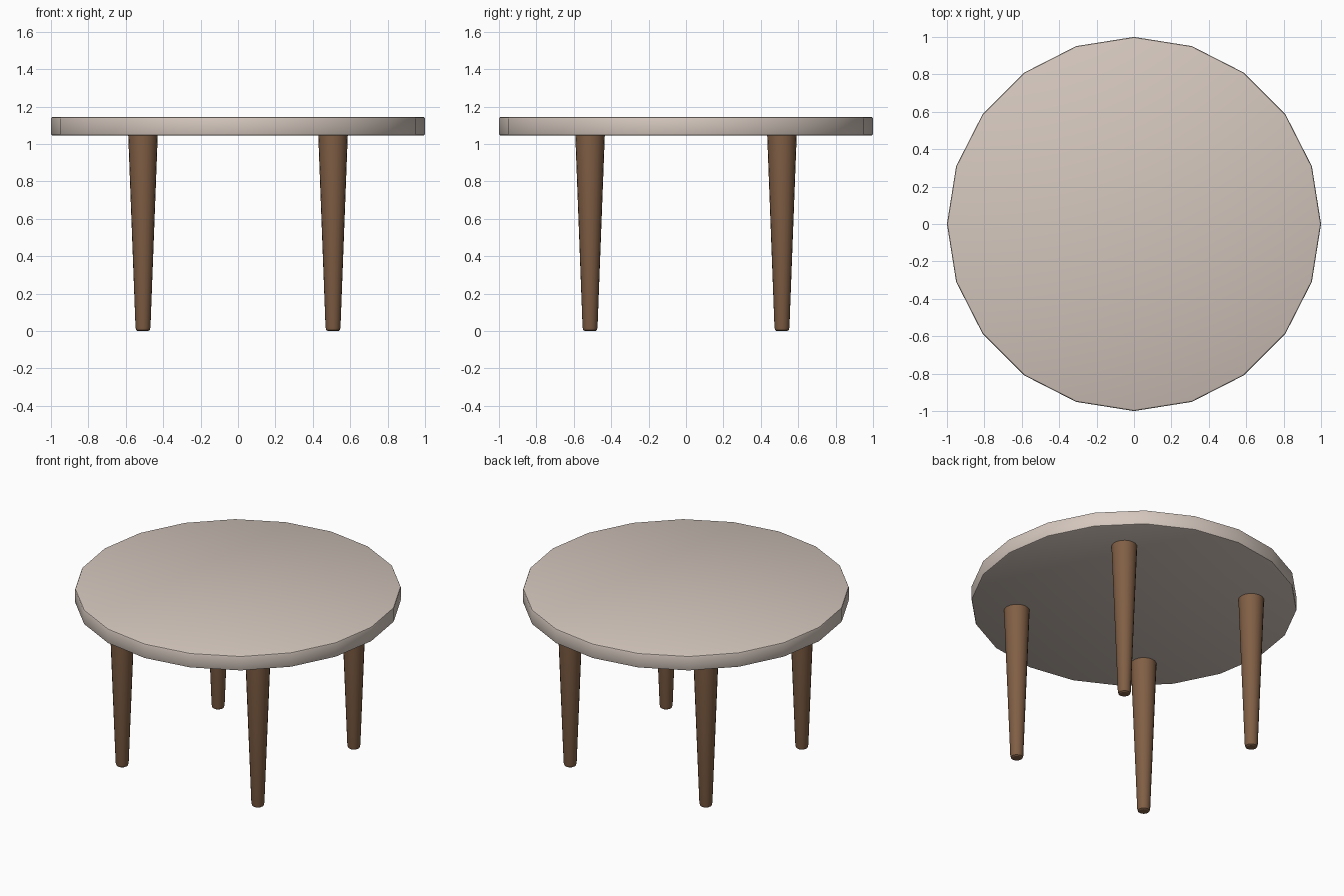
import bpy, math

if "Cube" in bpy.data.objects:
    bpy.data.objects.remove(bpy.data.objects["Cube"])


def material(name, rgb):
    m = bpy.data.materials.new(name)
    m.diffuse_color = (*rgb, 1)
    m.use_nodes = True
    m.node_tree.nodes["Principled BSDF"].inputs["Base Color"].default_value = m.diffuse_color
    return m


def lathe(name, profile, sides, loc, mat):
    """Closed solid of revolution from (radius, z) points, bottom to top."""
    verts, faces = [], []
    for r, z in profile:
        for i in range(sides):
            a = 2 * math.pi * i / sides
            verts.append((r * math.cos(a), r * math.sin(a), z))
    for k in range(len(profile) - 1):
        for i in range(sides):
            j = (i + 1) % sides
            faces.append((k * sides + i, k * sides + j,
                          (k + 1) * sides + j, (k + 1) * sides + i))
    last = (len(profile) - 1) * sides
    faces.append(tuple(reversed(range(sides))))
    faces.append(tuple(range(last, last + sides)))
    me = bpy.data.meshes.new(name)
    me.from_pydata(verts, [], faces)
    me.materials.append(mat)
    ob = bpy.data.objects.new(name, me)
    ob.location = loc
    bpy.context.collection.objects.link(ob)
    bpy.context.view_layer.objects.active = ob
    ob.select_set(True)
    bpy.ops.object.shade_smooth_by_angle(angle=math.radians(30))
    ob.select_set(False)
    return ob


stone = material("pale stone", (0.66, 0.57, 0.51))
wood = material("brown wood", (0.22, 0.115, 0.06))

# Round top: 20 sides with a small softened rim
lathe("table_top", [(0.99, 1.045), (0.997, 1.048), (1, 1.055),
                    (1, 1.135), (0.997, 1.142), (0.99, 1.145)], 20, (0, 0, 0), stone)

# Four tapered legs with rounded feet
for fb, y in (("front", -0.513), ("back", 0.513)):
    for lr, x in (("left", -0.508), ("right", 0.508)):
        lathe(f"{fb}_{lr}_leg", [(0.028, 0), (0.036, 0.005), (0.04, 0.02),
                                 (0.079, 1.05)], 20, (x, y, 0), wood)
